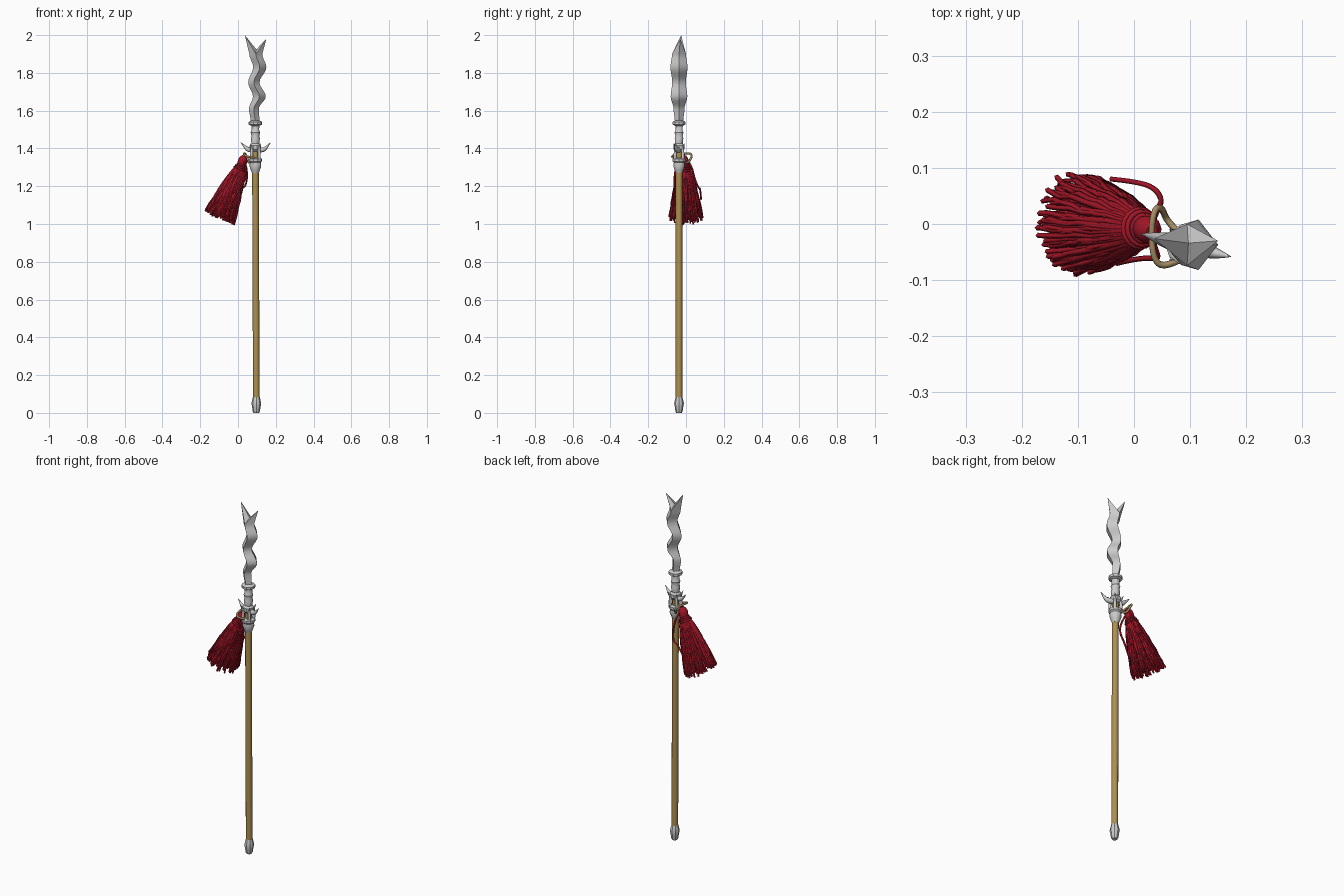
import bpy, bmesh, math, random
from mathutils import Vector

if "Cube" in bpy.data.objects:
    bpy.data.objects.remove(bpy.data.objects["Cube"])

random.seed(4)
PX, PY = 0.092, -0.037      # pole axis


def material(name, color):
    m = bpy.data.materials.new(name)
    m.diffuse_color = (*color, 1)
    m.use_nodes = True
    m.node_tree.nodes["Principled BSDF"].inputs["Base Color"].default_value = m.diffuse_color
    return m


GOLD = material("golden_wood", (0.42, 0.28, 0.08))
RED = material("red_thread", (0.36, 0.008, 0.02))
TAN = material("tan_cord", (0.38, 0.27, 0.13))


def finish(name, bm, mat=None, angle=35):
    bmesh.ops.recalc_face_normals(bm, faces=bm.faces)
    me = bpy.data.meshes.new(name)
    bm.to_mesh(me)
    bm.free()
    ob = bpy.data.objects.new(name, me)
    bpy.context.collection.objects.link(ob)
    if mat:
        me.materials.append(mat)
    bpy.ops.object.select_all(action='DESELECT')
    ob.select_set(True)
    bpy.context.view_layer.objects.active = ob
    bpy.ops.object.shade_smooth_by_angle(angle=math.radians(angle))
    return ob


def loft(bm, rings, cap_top=True):
    rows = [[bm.verts.new(p) for p in ring] for ring in rings]
    n = len(rows[0])
    for a, b in zip(rows, rows[1:]):
        for i in range(n):
            j = (i + 1) % n
            bm.faces.new((a[i], a[j], b[j], b[i]))
    bm.faces.new(rows[0][::-1])
    if cap_top:
        bm.faces.new(rows[-1])
    return rows


def lathe(name, profile, sides=12, mat=None, bottom_x=None):
    bm = bmesh.new()
    rings = []
    for k, (z, r) in enumerate(profile):
        cx = bottom_x if bottom_x and z < 0.5 else PX
        rings.append([(cx + r * math.cos(math.tau * i / sides),
                       PY + r * math.sin(math.tau * i / sides), z) for i in range(sides)])
    loft(bm, rings)
    return finish(name, bm, mat)


def tubes(name, paths, mat=None, res=1, smooth=True):
    """Each path is a list of (point, radius)."""
    cu = bpy.data.curves.new(name, 'CURVE')
    cu.dimensions = '3D'
    cu.bevel_depth = 1
    cu.bevel_resolution = res
    cu.use_fill_caps = True
    cu.resolution_u = 4
    for path in paths:
        s = cu.splines.new('NURBS' if smooth else 'POLY')
        s.points.add(len(path) - 1)
        for p, (co, r) in zip(s.points, path):
            p.co = (*co, 1)
            p.radius = r
        if smooth:
            s.order_u = 3
            s.use_endpoint_u = True
    ob = bpy.data.objects.new(name, cu)
    bpy.context.collection.objects.link(ob)
    if mat:
        cu.materials.append(mat)
    return ob


# Pole, foot cap, socket collar and blade neck
lathe("pole", [(0.05, 0.0175), (1.41, 0.0175)], 12, GOLD, 0.097)
lathe("foot_cap", [(0, 0.015), (0.008, 0.019), (0.03, 0.022), (0.05, 0.026),
                   (0.068, 0.022), (0.085, 0.018)], 8, None, 0.097)
lathe("socket_collar", [(1.27, 0.018), (1.285, 0.024), (1.305, 0.031), (1.325, 0.029),
                        (1.332, 0.036), (1.345, 0.036), (1.35, 0.022)], 10)
lathe("blade_neck", [(1.385, 0.021), (1.395, 0.030), (1.415, 0.030), (1.425, 0.021),
                     (1.455, 0.024), (1.465, 0.020), (1.485, 0.025), (1.495, 0.020),
                     (1.52, 0.021), (1.526, 0.036), (1.54, 0.036), (1.548, 0.023)], 10)

# Claws that grip the pole between the collar and the guard
claws = []
for i in range(4):
    a = math.tau * (i + 0.5) / 4
    d = Vector((math.cos(a), math.sin(a), 0))
    base = Vector((PX, PY, 0))
    claws.append([(base + d * r + Vector((0, 0, z)), w) for r, z, w in
                  ((0.026, 1.335, 0.009), (0.031, 1.365, 0.008),
                   (0.024, 1.40, 0.008), (0.040, 1.425, 0.001))])
tubes("socket_claws", claws)

# Guard horns
tubes("guard_horns", [
    [((0.10, -0.038, 1.395), 0.017), ((0.125, -0.045, 1.39), 0.015),
     ((0.147, -0.053, 1.40), 0.010), ((0.172, -0.058, 1.432), 0.001)],
    [((0.085, -0.036, 1.395), 0.017), ((0.06, -0.03, 1.39), 0.015),
     ((0.04, -0.024, 1.405), 0.010), ((0.014, -0.018, 1.432), 0.001)]])

# Wavy forked blade: z, left x, right x, half depth
keys = [(1.54, .068, .114, .022), (1.61, .058, .110, .029), (1.675, .079, .147, .044),
        (1.75, .054, .114, .036), (1.83, .080, .150, .045), (1.90, .060, .129, .037)]
rings = []
for a, b in zip(keys, keys[1:]):
    for k in range(5):
        t = k / 5
        s = (1 - math.cos(math.pi * t)) / 2
        z = a[0] + (b[0] - a[0]) * t
        rings.append((z, *(a[i] + (b[i] - a[i]) * s for i in (1, 2, 3))))
rings.append(keys[-1])
bm = bmesh.new()
rows = loft(bm, [[(x0, PY, z), ((x0 + x1) / 2, PY - h, z), (x1, PY, z),
                  ((x0 + x1) / 2, PY + h, z)] for z, x0, x1, h in rings], False)
L, F, R, B = rows[-1]
notch = bm.verts.new((0.097, -0.034, 1.925))
for side, tip in ((L, (0.036, -0.026, 2.0)), (R, (0.150, -0.03, 1.98))):
    t = bm.verts.new(tip)
    for pair in ((side, F), (F, notch), (notch, B), (B, side)):
        bm.faces.new((*pair, t))
finish("forked_blade", bm, None, 30)

# Tassel: a flared core wrapped in loose threads
top = Vector((0.018, -0.008, 1.31))
axis = Vector((-0.112, 0.008, -0.268))
u = Vector((0, 1, 0))
v = axis.cross(u).normalized()


def flare(t):
    return 0.020 + 0.063 * t ** 0.75


def tassel_point(t, ang, f):
    return top + axis * t + (u * math.cos(ang) * 1.05 + v * math.sin(ang)) * flare(t) * f


bm = bmesh.new()
loft(bm, [[tassel_point(t, math.tau * i / 20, 0.86) for i in range(20)]
          for t in (0, 0.1, 0.25, 0.45, 0.65, 0.85)])
finish("tassel_core", bm, RED)

threads = []
for n in range(170):
    ang = n * 2.39996
    f = 1.0 if n % 2 else random.uniform(0.45, 0.95)
    length = random.uniform(0.92, 1.06)
    swing = random.uniform(-0.15, 0.15)
    path = []
    for k in range(8):
        t = k / 7 * length
        wob = random.uniform(-0.05, 0.05) if k > 1 else 0
        path.append((tassel_point(t, ang + swing * t + wob, f + wob),
                     0.0035 + 0.0022 * math.sin(math.pi * min(k / 7, 0.8))))
    threads.append(path)
tubes("tassel_threads", threads, RED, 0, False)

# Tassel head with its binding
knot = Vector((0.032, -0.012, 1.362))
tubes("tassel_head", [[(knot, 0.010), (knot.lerp(top, 0.25), 0.022), (knot.lerp(top, 0.6), 0.026),
                       (top, 0.022), (top + axis * 0.1, 0.026)]], RED, 3)
wraps = []
for t in (0.0, 0.035, 0.07):
    wraps.append([(tassel_point(t, math.tau * i / 16, 1.12), 0.005) for i in range(17)])
tubes("tassel_binding", wraps, RED, 1, False)

# Cord ring tying the tassel to the shaft
tubes("hanging_cord", [
    [((0.085, -0.062, 1.35), .006), ((0.055, -0.078, 1.355), .006), ((0.035, -0.065, 1.365), .006),
     ((0.030, -0.015, 1.372), .006), ((0.036, 0.028, 1.375), .006), ((0.050, 0.030, 1.35), .006),
     ((0.058, 0.005, 1.315), .006), ((0.08, -0.015, 1.335), .006)]], TAN)

# Loose red cords beside the tassel
tubes("loose_cords", [
    [((0.03, 0.0, 1.35), .005), ((0.045, 0.03, 1.31), .005), ((0.05, 0.045, 1.24), .005),
     ((0.035, 0.066, 1.19), .005), ((0.0, 0.076, 1.19), .005), ((-0.04, 0.08, 1.13), .005)],
    [((0.03, -0.02, 1.34), .005), ((0.042, -0.055, 1.30), .005), ((0.043, -0.062, 1.24), .005),
     ((0.01, -0.06, 1.19), .005), ((-0.03, -0.07, 1.12), .005)]], RED)
